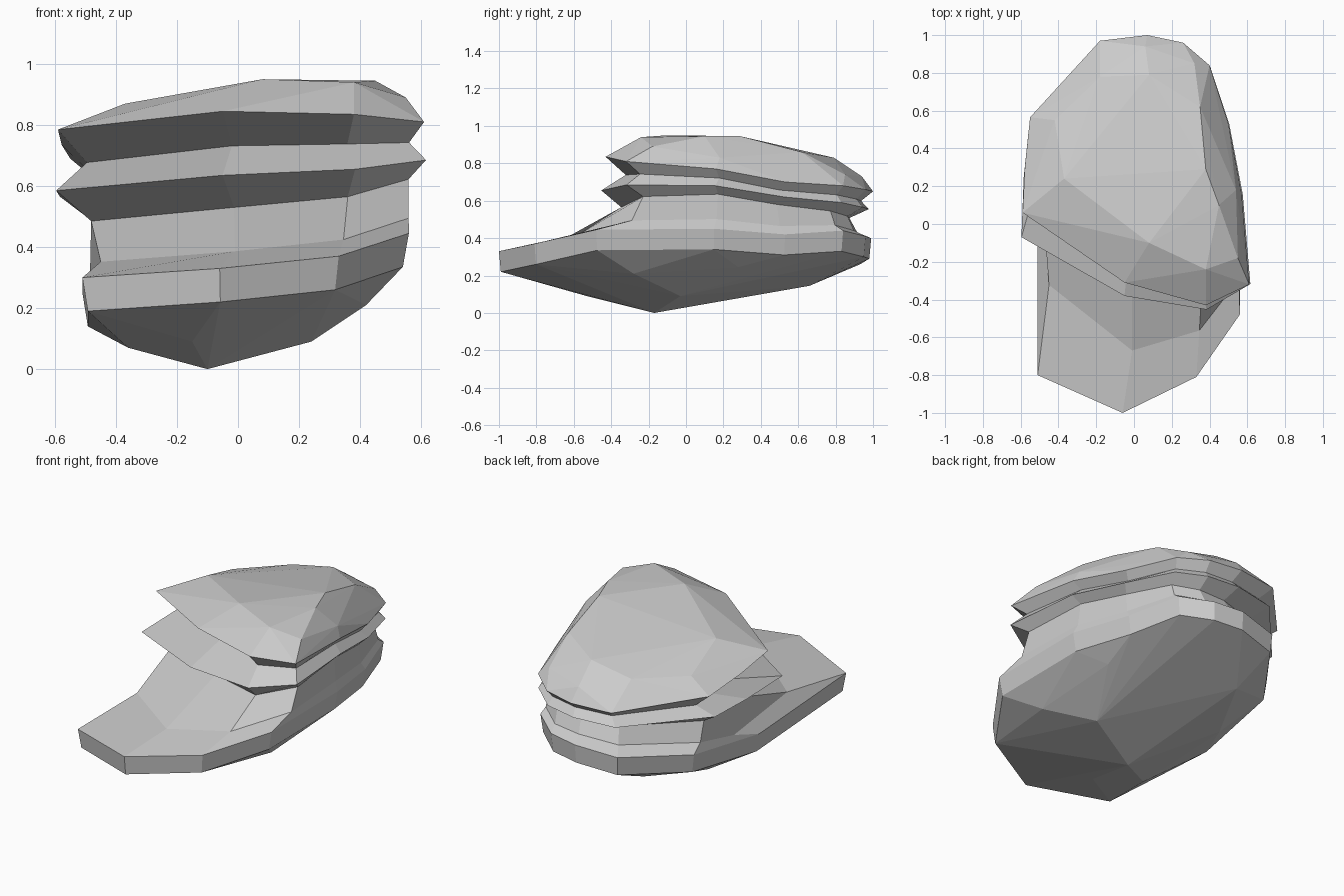
import bpy, bmesh
from mathutils import Vector

if "Cube" in bpy.data.objects:
    bpy.data.objects.remove(bpy.data.objects["Cube"])

# Lower slab rim: x, y, z, anticlockwise from the front left corner
SLAB = [(-.51, -.80, .30), (-.06, -1.0, .33), (.33, -.81, .37), (.56, -.48, .445),
        (.56, .15, .45), (.48, .53, .42), (.385, .84, .44), (.23, .96, .41),
        (.05, .99, .40), (-.20, .94, .37), (-.46, .58, .32), (-.51, .03, .25)]
# Upper ledge rim: x, y, z, and layer thickness at that point
LEDGE = [(-.59, .06, .785, .20), (-.05, -.31, .845, .21), (.38, -.43, .835, .18),
         (.61, -.32, .81, .125), (.57, .16, .77, .09), (.50, .53, .70, .08),
         (.40, .84, .68, .09), (.26, .96, .66, .095), (.07, 1.0, .65, .095),
         (-.18, .97, .645, .10), (-.55, .565, .69, .14), (-.578, .30, .735, .17)]
# Crown corners and underside corners
CROWN = [(-.37, .24, .87), (.08, -.10, .95), (.38, -.24, .94), (.55, -.18, .89),
         (.45, .10, .945), (.38, .29, .945), (.54, .18, .83), (.35, .62, .86),
         (.08, .79, .83), (-.18, .78, .78), (.32, .85, .74), (.06, .94, .73), (-.42, .55, .775)]
BELLY = [(-.10, -.17, 0), (-.36, -.35, .07), (-.15, -.53, .09), (.24, -.03, .09),
         (.42, -.28, .21), (.42, .28, .245), (.33, .58, .27), (-.18, .66, .145), (-.36, .30, .10)]
# How far the grooves are cut back at each point, and where the neck meets the slab
CUT = [.20, .15, .02, 0, 0, 0, .03, .03, .02, .01, .03, .14]
FOOT = [.55, .41, .53, .76] + [.64] * 8


def inset(points, f):
    return [Vector((.2 + (p.x - .2) * f, .3 + (p.y - .3) * f + c, p.z))
            for p, c in zip(points, CUT)]


def slide(points):
    # Lower layers creep forward, most on the left
    return [Vector((p.x * 1.01, p.y + (-.065 + .11 * p.x) * (1 if p.y < .3 else .4), p.z))
            for p in points]


def drop(points, amount):
    return [p - Vector((0, 0, g * amount)) for p, g in zip(points, gaps)]


# Cross-section rings from the top ledge down to the slab
gaps = [p[3] for p in LEDGE]
ledge_top = [Vector(p[:3]) for p in LEDGE]
groove_top = drop(inset(ledge_top, .88), .54)
ledge_low = drop(slide(ledge_top), 1)
neck_top = drop(slide(inset(ledge_low, .85)), .5)
slab_top = [Vector(p) for p in SLAB]
neck_low = []
for a, b, t in zip(slab_top, neck_top, FOOT):
    q = a.lerp(b, t)
    q.z = a.z + (b.z - a.z) * .28
    neck_low.append(q)
neck_low[0].x = -.45
neck_low[1].x = -.01
slab_low = [Vector((p.x * .965, p.y * .99, p.z - .11)) for p in slab_top]
rings = [slab_low, slab_top, neck_low, neck_top, ledge_low, groove_top, ledge_top]

# Layered sides
bm = bmesh.new()
loops = [[bm.verts.new(p) for p in ring] for ring in rings]
for lo, hi in zip(loops, loops[1:]):
    for i in range(len(lo)):
        j = (i + 1) % len(lo)
        bm.faces.new((lo[i], lo[j], hi[j], hi[i]))


def add_shell(rim, corners, sign):
    """Close a rim with the outward half of a convex hull."""
    hull = bmesh.new()
    for p in rim + [Vector(c) for c in corners]:
        hull.verts.new(p)
    bmesh.ops.convex_hull(hull, input=list(hull.verts))
    hull.normal_update()
    for f in hull.faces:
        if f.normal.z * sign > 0:
            bm.faces.new([bm.verts.new(v.co) for v in f.verts])
    hull.free()


# Crown and underside
add_shell(ledge_top, CROWN, 1)
add_shell(slab_low, BELLY, -1)
bmesh.ops.remove_doubles(bm, verts=list(bm.verts), dist=.0005)
bmesh.ops.recalc_face_normals(bm, faces=list(bm.faces))

mesh = bpy.data.meshes.new("layered_rock")
bm.to_mesh(mesh)
bm.free()
rock = bpy.data.objects.new("layered_rock", mesh)
bpy.context.collection.objects.link(rock)
